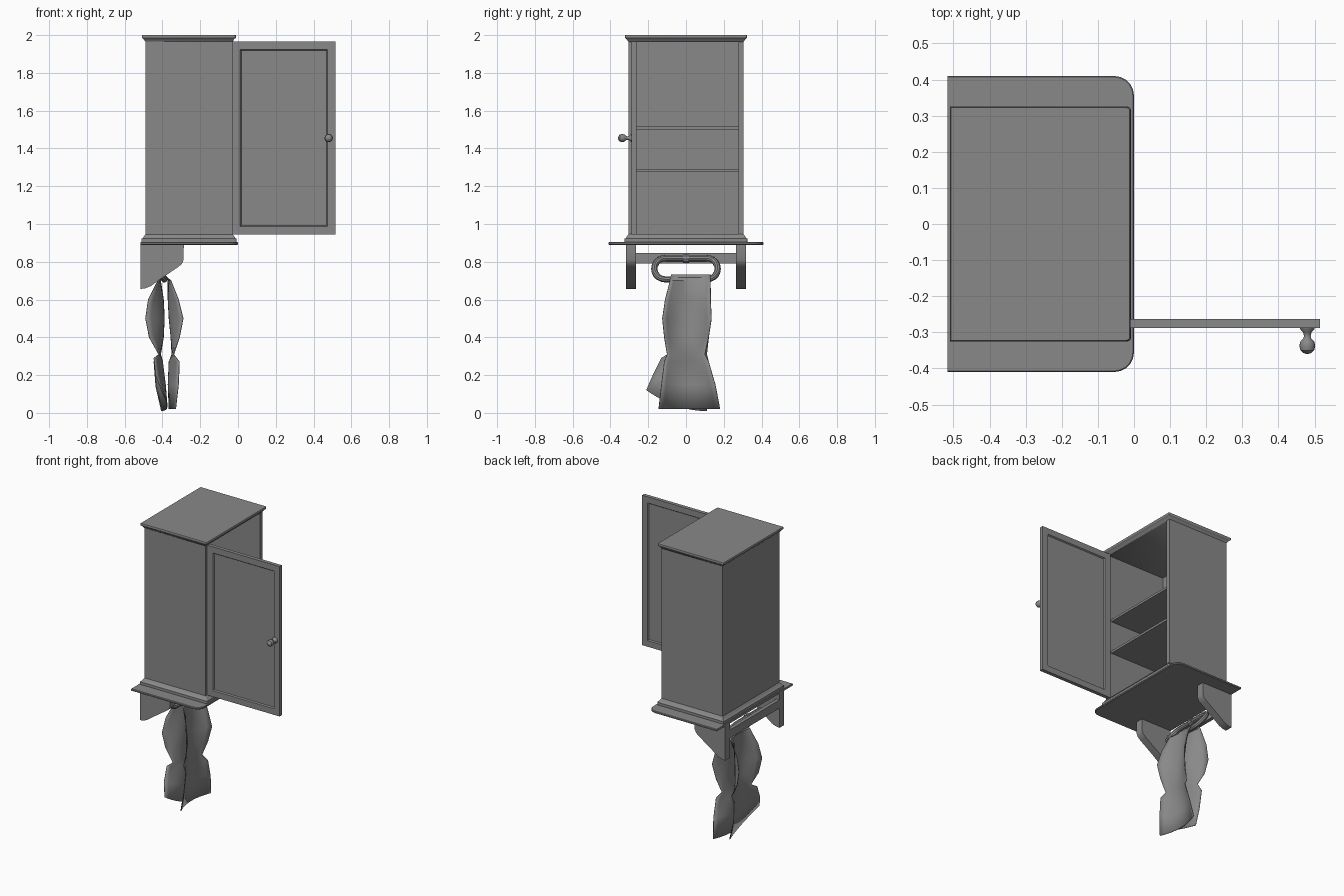
import bpy, bmesh, math
from mathutils import Vector

cube = bpy.data.objects.get("Cube")
if cube:
    bpy.data.objects.remove(cube, do_unlink=True)

grey = bpy.data.materials.new("plain_grey")
grey.use_nodes = True
COLOR = (0.25, 0.25, 0.25, 1)
grey.diffuse_color = COLOR
grey.node_tree.nodes["Principled BSDF"].inputs["Base Color"].default_value = COLOR
parts = []


def finish(name, bm, bevel=0, fix=True):
    if fix:
        bmesh.ops.recalc_face_normals(bm, faces=bm.faces)
    mesh = bpy.data.meshes.new(name)
    bm.to_mesh(mesh)
    bm.free()
    ob = bpy.data.objects.new(name, mesh)
    bpy.context.collection.objects.link(ob)
    mesh.materials.append(grey)
    if bevel:
        mod = ob.modifiers.new("bevel", 'BEVEL')
        mod.width, mod.segments = bevel, 2
    parts.append(ob)
    return ob


def box(name, x, y, z, bevel=0):
    bm = bmesh.new()
    bmesh.ops.create_cube(bm, size=1)
    for v in bm.verts:
        v.co = [(a + b) / 2 + c * (b - a) for (a, b), c in zip((x, y, z), v.co)]
    return finish(name, bm, bevel)


def loft(name, rings):
    """Skin a stack of equal-length closed loops and cap both ends."""
    bm = bmesh.new()
    loops = [[bm.verts.new(p) for p in ring] for ring in rings]
    n = len(loops[0])
    for a, b in zip(loops, loops[1:]):
        for i in range(n):
            j = (i + 1) % n
            bm.faces.new((a[i], a[j], b[j], b[i]))
    bm.faces.new(loops[0])
    bm.faces.new(loops[-1])
    return finish(name, bm)


def outline(x0, x1, y, z, r):
    """Rectangle with its two +x corners rounded."""
    pts = [(x0, y, z), (x0, -y, z)]
    for sign, start in ((-1, -90), (1, 0)):
        for k in range(6):
            a = math.radians(start + 18 * k)
            pts.append((x1 - r + r * math.cos(a), sign * (y - r) + r * math.sin(a), z))
    return pts


# Cabinet carcass, open towards +x
box("back_panel", (-.49, -.465), (-.305, .305), (.94, 1.97))
for side, label in ((-1, "front"), (1, "rear")):
    box(label + "_wall", (-.489, -.03), sorted((side * .305, side * .278)), (.94, 1.97))
for z, label in ((1.275, "lower"), (1.5, "upper")):
    box(label + "_shelf", (-.47, -.05), (-.28, .28), (z, z + .015))

# Mouldings and base board
loft("top_cap", [outline(-.487 - d, -.032 + d, .302 + d, z, .004 + d / 4) for d, z in
                 ((0, 1.963), (.006, 1.968), (.009, 1.975), (.017, 1.983),
                  (.02, 1.985), (.022, 1.99), (.022, 1.997), (.02, 2))])
loft("base_moulding", [outline(-.488 - d, -.03 + d, .303 + d, z, .005 + d / 4) for d, z in
                       ((.022, .902), (.022, .922), (.017, .925), (.009, .935), (.003, .945), (0, .947))])
loft("base_board", [outline(-.517, 0 - d, .41 - d, z, .055 - d) for d, z in
                    ((.003, .89), (0, .893), (0, .901), (.003, .904))])

# Open door: frame with a sunk panel on both faces
bm = bmesh.new()
bmesh.ops.create_cube(bm, size=1)
for v in bm.verts:
    v.co = (.2425 + v.co.x * .545, -.2755 + v.co.y * .025, 1.455 + v.co.z * 1.02)
bm.faces.ensure_lookup_table()
for face in [f for f in bm.faces if abs(f.normal.y) > .9]:
    out = face.normal.copy()
    bmesh.ops.inset_region(bm, faces=[face], thickness=.059)
    bmesh.ops.inset_region(bm, faces=[face], thickness=.008)
    for v in face.verts:
        v.co -= out * .008
finish("door", bm)

# Turned door knob
loft("door_knob", [[(.48 + r * math.cos(i * math.pi / 8), y, 1.455 + r * math.sin(i * math.pi / 8))
                    for i in range(16)] for r, y in
                   ((.021, -.286), (.02, -.291), (.012, -.3), (.009, -.31), (.011, -.317),
                    (.019, -.325), (.022, -.337), (.019, -.35), (.011, -.357), (.003, -.36))])

# Wall brackets and the rail between them
profile = [(-.517, .89), (-.517, .656), (-.49, .66), (-.46, .672), (-.42, .702),
           (-.32, .77), (-.298, .787), (-.288, .81), (-.287, .89)]
for side, label in ((-1, "front"), (1, "rear")):
    loft(label + "_bracket", [[(x, side * y, z) for x, z in profile] for y in (.266, .318)])
box("towel_rail", (-.517, -.493), (-.27, .27), (.79, .846))


def tube(name, pts, radius, closed):
    curve = bpy.data.curves.new(name, 'CURVE')
    curve.dimensions = '3D'
    curve.bevel_depth, curve.bevel_resolution, curve.use_fill_caps = radius, 3, True
    spline = curve.splines.new('POLY')
    spline.points.add(len(pts) - 1)
    for p, co in zip(spline.points, pts):
        p.co = (*co, 1)
    spline.use_cyclic_u = closed
    tmp = bpy.data.objects.new(name, curve)
    bm = bmesh.new()
    bpy.context.collection.objects.link(tmp)
    bpy.context.view_layer.update()
    mesh = tmp.evaluated_get(bpy.context.evaluated_depsgraph_get()).to_mesh()
    bm.from_mesh(mesh)
    bpy.data.objects.remove(tmp, do_unlink=True)
    bpy.data.curves.remove(curve)
    return finish(name, bm)


# Long towel ring leaning out from the rail, and its holder
ring = []
for side in (1, -1):
    for k in range(11):
        a = math.radians(-90 + 18 * k)
        h = side * math.sin(a)
        ring.append((-.428 - .038 * h, side * (.11 + .058 * math.cos(a)), .763 + .056 * h))
tube("towel_ring", ring, .017, True)
tube("ring_post", [(-.5, 0, .82), (-.465, 0, .819)], .014, False)
tube("ring_collar", [(-.466, -.015, .816), (-.466, .015, .816)], .024, False)

# Towel draped over the ring: rows of (z, middle x, edge x, y from, y to, slant)
rows = [(.01, -.375, -.405, -.21, .11, .11), (.14, -.385, -.435, -.175, .11, .06),
        (.27, -.4, -.445, -.13, .12, .02), (.31, -.41, -.42, -.1, .11, 0),
        (.4, -.395, -.47, -.11, .12, 0), (.5, -.39, -.49, -.12, .13, 0),
        (.6, -.395, -.475, -.1, .13, 0), (.7, -.41, -.425, -.08, .13, 0),
        (.73, -.39, -.39, -.08, .13, 0), (.7, -.37, -.355, -.085, .13, 0),
        (.6, -.37, -.315, -.11, .13, 0), (.5, -.365, -.29, -.125, .135, 0),
        (.4, -.355, -.31, -.115, .12, 0), (.31, -.35, -.34, -.1, .1, 0),
        (.27, -.365, -.31, -.115, .12, 0), (.15, -.37, -.315, -.13, .155, 0),
        (.02, -.365, -.33, -.145, .18, 0)]
bm = bmesh.new()
grid = []
N = 12
for z, mid, edge, y0, y1, slant in rows:
    line = []
    for i in range(N + 1):
        t = i / N
        u = 2 * t - 1
        line.append(bm.verts.new((mid + (edge - mid) * u * u, y0 + (y1 - y0) * t,
                                  z + slant * (1 - t) ** 2)))
    grid.append(line)
for a, b in zip(grid, grid[1:]):
    for i in range(N):
        bm.faces.new((a[i], a[i + 1], b[i + 1], b[i]))
towel = finish("towel", bm)
thick = towel.modifiers.new("thickness", 'SOLIDIFY')
thick.thickness, thick.offset = .004, 0

# Smooth rounded surfaces, crisp edges
for ob in parts:
    bpy.ops.object.select_all(action='DESELECT')
    ob.select_set(True)
    bpy.context.view_layer.objects.active = ob
    bpy.ops.object.shade_smooth_by_angle(angle=math.radians(35))
